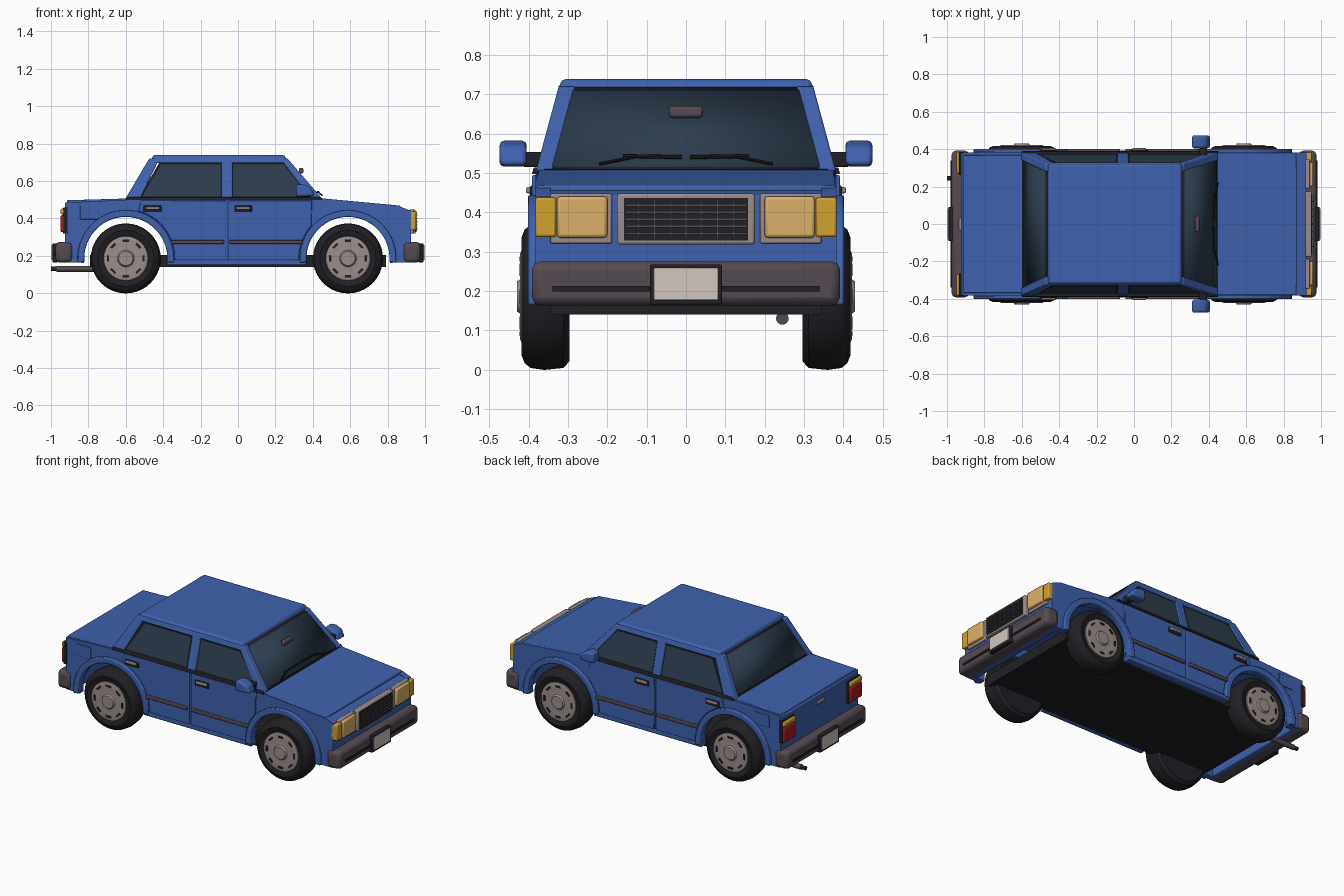
import bpy, bmesh, math
from mathutils import Vector, Matrix

if "Cube" in bpy.data.objects:
    bpy.data.objects.remove(bpy.data.objects["Cube"])

def mat(name, r, g, b):
    m = bpy.data.materials.new(name)
    m.diffuse_color = (r, g, b, 1)
    m.use_nodes = True
    m.node_tree.nodes["Principled BSDF"].inputs["Base Color"].default_value = m.diffuse_color
    return m

BLUE = mat("paint_blue", 0.05, 0.12, 0.42)
BLACK = mat("rubber_black", 0.015, 0.014, 0.018)
PLUM = mat("bumper_plum", 0.09, 0.07, 0.085)
GLASS = mat("glass_dark", 0.025, 0.045, 0.075)
STEEL = mat("hub_grey", 0.33, 0.27, 0.26)
LENS = mat("lens_tan", 0.72, 0.43, 0.14)
AMBER = mat("amber", 0.65, 0.36, 0.03)
RED = mat("tail_red", 0.4, 0.01, 0.015)
CREAM = mat("plate_cream", 0.65, 0.58, 0.52)

def finish(name, bm, m, mirror=False, bevel=0.0):
    bmesh.ops.recalc_face_normals(bm, faces=bm.faces[:])
    me = bpy.data.meshes.new(name)
    bm.to_mesh(me)
    bm.free()
    me.materials.append(m)
    me.shade_smooth()
    me.set_sharp_from_angle(angle=math.radians(35))
    ob = bpy.data.objects.new(name, me)
    bpy.context.collection.objects.link(ob)
    if bevel:
        b = ob.modifiers.new("bevel", "BEVEL")
        b.width, b.segments, b.limit_method = bevel, 2, "ANGLE"
    if mirror:
        mm = ob.modifiers.new("mirror", "MIRROR")
        mm.use_axis = (False, True, False)
    return ob

def prism(name, pts, y0, y1, m, lean=0.0, **kw):
    """Side profile (x, z) extruded across y, leaning inwards above z 0.5."""
    bm = bmesh.new()
    rings = [[bm.verts.new((x, y - lean * (z - 0.5), z)) for x, z in pts] for y in (y0, y1)]
    bm.faces.new(rings[0])
    bm.faces.new(rings[1])
    n = len(pts)
    for i in range(n):
        j = (i + 1) % n
        bm.faces.new((rings[0][i], rings[0][j], rings[1][j], rings[1][i]))
    return finish(name, bm, m, **kw)

def box(name, xs, ys, zs, m, **kw):
    return prism(name, [(xs[0], zs[0]), (xs[1], zs[0]), (xs[1], zs[1]), (xs[0], zs[1])], *ys, m, **kw)

def panel(name, pts, thick, m):
    bm = bmesh.new()
    bm.faces.new([bm.verts.new(p) for p in pts])
    ob = finish(name, bm, m)
    s = ob.modifiers.new("solidify", "SOLIDIFY")
    s.thickness, s.offset = thick, 0
    return ob

def rod(name, p, q, r, m, segs=12, **kw):
    p, q = Vector(p), Vector(q)
    bm = bmesh.new()
    rot = (q - p).to_track_quat("Z", "Y").to_matrix().to_4x4()
    bmesh.ops.create_cone(bm, cap_ends=True, segments=segs, radius1=r, radius2=r,
                          depth=(q - p).length, matrix=Matrix.Translation((p + q) / 2) @ rot)
    return finish(name, bm, m, **kw)

def lathe(name, prof, cx, cz, m, segs=40):
    """(radius, y) profile spun about the axle."""
    bm = bmesh.new()
    vs = [bm.verts.new((cx + r, y, cz)) for r, y in prof]
    es = [bm.edges.new(e) for e in zip(vs, vs[1:])]
    bmesh.ops.spin(bm, geom=vs + es, cent=(cx, 0, cz), axis=(0, 1, 0),
                   angle=2 * math.pi, steps=segs, use_merge=True)
    bmesh.ops.remove_doubles(bm, verts=bm.verts[:], dist=0.0003)
    return finish(name, bm, m, mirror=True)

def arc(cx, r, a0, a1, n=24):
    return [(cx + r * math.cos(math.radians(a0 + (a1 - a0) * i / n)),
             WZ + r * math.sin(math.radians(a0 + (a1 - a0) * i / n))) for i in range(n + 1)]

WZ, RX, FX, AR = 0.186, -0.60, 0.588, 0.225

# Body sides with wheel arch openings
side = [(-0.92, 0.165), (-0.92, 0.485), (-0.58, 0.5), (0.44, 0.5), (0.87, 0.462), (0.925, 0.44), (0.925, 0.165)]
side += arc(FX, AR, -6, 186) + arc(RX, AR, -6, 186)
prism("body_side", side, 0.345, 0.383, BLUE, mirror=True)
for n, cx in (("rear", RX), ("front", FX)):
    prism(n + "_arch_flare", arc(cx, 0.258, -5, 185) + arc(cx, AR - 0.003, 185, -5),
          0.36, 0.402, BLUE, mirror=True, bevel=0.006)

# Raised doors
prism("rear_door", [(-0.063, 0.175), (-0.063, 0.495), (-0.52, 0.495)] + arc(RX, 0.262, 75, 0, 12)
      + [(-0.335, 0.175)], 0.38, 0.391, BLUE, mirror=True, bevel=0.004)
prism("front_door", [(-0.053, 0.175), (-0.053, 0.495), (0.395, 0.495)] + arc(FX, 0.262, 138, 180, 8)
      + [(0.325, 0.175)], 0.38, 0.391, BLUE, mirror=True, bevel=0.004)
box("sill", (-0.38, 0.365), (0.33, 0.392), (0.15, 0.178), BLUE, mirror=True, bevel=0.006)
box("floor_pan", (-0.79, 0.79), (-0.345, 0.345), (0.14, 0.205), BLACK)
for n, x0, x1, hx in (("rear", -0.36, -0.075, -0.505), ("front", -0.045, 0.345, -0.02)):
    box(n + "_door_moulding", (x0, x1), (0.385, 0.402), (0.264, 0.285), PLUM, mirror=True, bevel=0.004)
    box(n + "_handle_recess", (hx, hx + 0.095), (0.385, 0.396), (0.433, 0.468), BLACK, mirror=True, bevel=0.004)
    box(n + "_handle", (hx + 0.01, hx + 0.085), (0.39, 0.407), (0.448, 0.464), STEEL, mirror=True, bevel=0.004)
box("fuel_flap", (-0.845, -0.745), (0.38, 0.388), (0.395, 0.47), BLUE, mirror=True, bevel=0.003)

# Bonnet, boot, nose and tail
prism("bonnet", [(0.44, 0.508), (0.87, 0.468), (0.87, 0.448), (0.44, 0.48)], -0.38, 0.38, BLUE, bevel=0.005)
prism("nose_panel", [(0.86, 0.458), (0.925, 0.442), (0.925, 0.165), (0.86, 0.165)], -0.38, 0.38, BLUE, bevel=0.006)
prism("boot_lid", [(-0.915, 0.497), (-0.57, 0.507), (-0.57, 0.48), (-0.915, 0.475)], -0.37, 0.37, BLUE, bevel=0.005)
box("tail_panel", (-0.925, -0.87), (-0.38, 0.38), (0.165, 0.485), BLUE, bevel=0.006)
box("boot_handle", (-0.937, -0.92), (-0.035, 0.035), (0.43, 0.445), STEEL, bevel=0.003)
box("cowl", (0.40, 0.45), (-0.36, 0.36), (0.49, 0.51), BLACK)
box("parcel_shelf", (-0.6, -0.54), (-0.36, 0.36), (0.49, 0.508), BLACK)

# Cabin pillars, leaning inwards
LEAN = 0.27
pillars = {"front_pillar": [(0.395, 0.5), (0.455, 0.5), (0.265, 0.72), (0.225, 0.72)],
           "middle_pillar": [(-0.088, 0.5), (-0.03, 0.5), (-0.03, 0.72), (-0.088, 0.72)],
           "rear_pillar": [(-0.605, 0.5), (-0.525, 0.5), (-0.42, 0.72), (-0.475, 0.72)],
           "roof_rail": [(-0.45, 0.695), (0.265, 0.695), (0.245, 0.725), (-0.45, 0.725)]}
for n, pts in pillars.items():
    prism(n, pts, 0.34, 0.383, BLUE, lean=LEAN, mirror=True, bevel=0.005)
prism("belt_strip", [(-0.6, 0.497), (0.45, 0.497), (0.44, 0.514), (-0.59, 0.514)],
      0.36, 0.391, BLACK, lean=LEAN, mirror=True, bevel=0.003)

# Side windows with dark seals
rear_win = [(-0.53, 0.505), (-0.08, 0.505), (-0.08, 0.7), (-0.42, 0.7)]
front_win = [(-0.04, 0.505), (0.405, 0.505), (0.25, 0.7), (-0.04, 0.7)]
for n, w in (("rear", rear_win), ("front", front_win)):
    cx, cz = sum(p[0] for p in w) / 4, sum(p[1] for p in w) / 4
    prism(n + "_window_seal", w, 0.355, 0.373, BLACK, lean=LEAN, mirror=True)
    prism(n + "_window", [(cx + (x - cx) * 0.93, cz + (z - cz) * 0.88) for x, z in w],
          0.36, 0.377, GLASS, lean=LEAN, mirror=True)

# Windscreen and rear screen
def screen(name, x0, x1, m, t, f):
    """Sloped sheet between base x0 and top x1, inset by f at both ends."""
    z = lambda k: 0.5 + 0.215 * k
    w = lambda k: 0.365 - 0.058 * k - f * 0.25
    a, b = f, 1 - f
    xa, xb = x0 + (x1 - x0) * a, x0 + (x1 - x0) * b
    panel(name, [(xa, -w(a), z(a)), (xa, w(a), z(a)), (xb, w(b), z(b)), (xb, -w(b), z(b))], t, m)
for n, x0, x1 in (("windscreen", 0.443, 0.257), ("rear_screen", -0.59, -0.465)):
    screen(n + "_seal", x0, x1, BLACK, 0.012, 0.0)
    screen(n, x0, x1, GLASS, 0.018, 0.05)

# Roof
roof = box("roof", (-0.465, 0.262), (-0.325, 0.325), (0.703, 0.738), BLUE, bevel=0.01)
for v in roof.data.vertices:
    if v.co.z > 0.72:
        v.co.x = 0.25 if v.co.x > 0 else -0.455
        v.co.y *= 0.975

# Wipers and mirrors
for n, s in (("left", -1), ("right", 1)):
    rod(n + "_wiper_blade", (0.425, s * 0.01, 0.54), (0.43, s * 0.16, 0.543), 0.005, BLACK, 8)
    rod(n + "_wiper_arm", (0.425, s * 0.12, 0.543), (0.45, s * 0.22, 0.523), 0.004, BLACK, 8)
box("inside_mirror", (0.325, 0.35), (-0.043, 0.043), (0.64, 0.67), PLUM, bevel=0.008)
box("mirror_arm", (0.35, 0.39), (0.36, 0.415), (0.515, 0.553), BLACK, mirror=True, bevel=0.005)
prism("door_mirror", [(0.31, 0.515), (0.41, 0.52), (0.39, 0.565), (0.35, 0.582), (0.31, 0.58)],
      0.405, 0.474, BLUE, mirror=True, bevel=0.012)

# Grille
box("grille_frame", (0.915, 0.95), (-0.175, 0.175), (0.318, 0.447), STEEL, bevel=0.006)
box("grille_mesh", (0.94, 0.953), (-0.158, 0.158), (0.328, 0.436), BLACK)
for i in range(5):
    z = 0.346 + i * 0.018
    box("grille_slat", (0.95, 0.96), (-0.155, 0.155), (z - 0.003, z + 0.003), PLUM)
for i in range(7):
    y = -0.12 + i * 0.04
    box("grille_bar", (0.95, 0.958), (y - 0.002, y + 0.002), (0.33, 0.434), PLUM)

# Front and rear lights
box("headlight_frame", (0.915, 0.94), (0.188, 0.345), (0.32, 0.447), STEEL, mirror=True, bevel=0.005)
box("headlight", (0.93, 0.957), (0.2, 0.328), (0.335, 0.44), LENS, mirror=True, bevel=0.008)
box("front_indicator", (0.9, 0.95), (0.33, 0.383), (0.337, 0.437), AMBER, mirror=True, bevel=0.006)
box("tail_light_frame", (-0.935, -0.91), (0.262, 0.386), (0.318, 0.458), BLACK, mirror=True, bevel=0.004)
box("tail_light", (-0.948, -0.92), (0.27, 0.384), (0.327, 0.418), RED, mirror=True, bevel=0.006)
box("rear_indicator", (-0.948, -0.92), (0.27, 0.384), (0.422, 0.452), AMBER, mirror=True, bevel=0.006)

# Bumpers and plates
for n, s in (("front", 1), ("rear", -1)):
    X = lambda a, b: tuple(sorted((s * a, s * b)))
    box(n + "_bumper", X(0.883, 0.975), (-0.392, 0.392), (0.163, 0.275), PLUM, bevel=0.022)
    box(n + "_bumper_strip", X(0.96, 0.98), (-0.34, 0.34), (0.199, 0.212), BLACK)
    box(n + "_plate_frame", X(0.965, 0.992), (-0.092, 0.092), (0.165, 0.267), BLACK, bevel=0.004)
    box(n + "_plate", X(0.985, 0.997), (-0.082, 0.082), (0.177, 0.258), CREAM, bevel=0.002)
rod("exhaust_pipe", (-0.7, 0.245, 0.13), (-0.97, 0.245, 0.13), 0.016, PLUM, 16)
rod("exhaust_tip", (-0.965, 0.245, 0.13), (-1.0, 0.245, 0.13), 0.012, BLACK, 16)

# Wheels
for n, cx in (("rear", RX), ("front", FX)):
    lathe(n + "_tyre", [(0.105, 0.4), (0.12, 0.411), (0.15, 0.418), (0.17, 0.41), (0.182, 0.395), (0.187, 0.36),
                        (0.182, 0.312), (0.165, 0.296), (0.001, 0.296), (0, 0.296)], cx, WZ, BLACK)
    lathe(n + "_hubcap", [(0, 0.43), (0.038, 0.43), (0.045, 0.42), (0.075, 0.416), (0.108, 0.422),
                          (0.118, 0.418), (0.12, 0.4)], cx, WZ, STEEL)
    for i in range(8):
        a = math.radians(45 * i)
        u, t = (math.cos(a), math.sin(a)), (-math.sin(a), math.cos(a))
        pts = [(cx + u[0] * (0.095 + p) + t[0] * q, WZ + u[1] * (0.095 + p) + t[1] * q)
               for p, q in ((-0.006, -0.016), (0.006, -0.018), (0.006, 0.018), (-0.006, 0.016))]
        prism(n + "_hub_slot", pts, 0.41, 0.423, BLACK, mirror=True)
